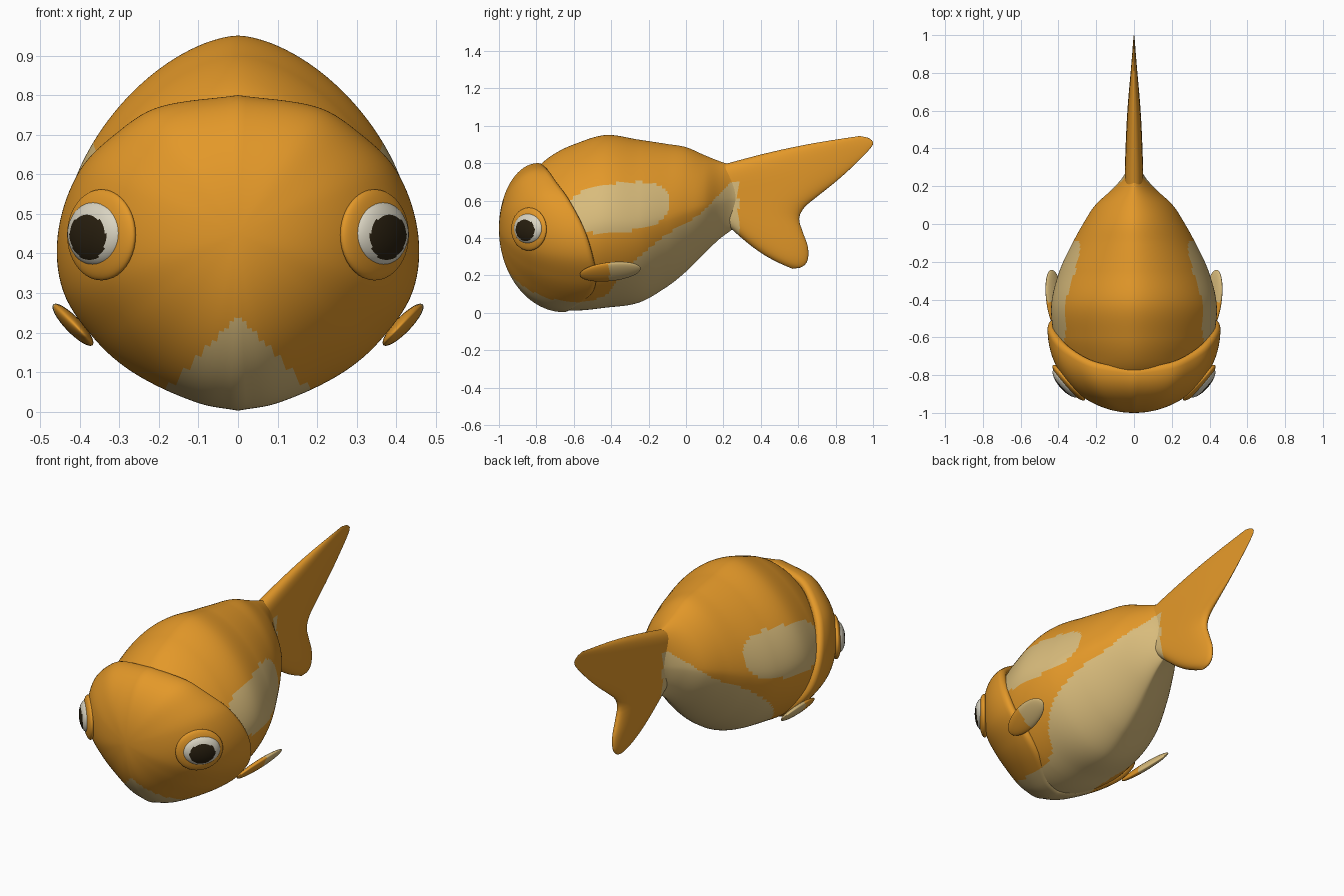
import bpy, bmesh, math
from mathutils import Vector, Matrix

if "Cube" in bpy.data.objects:
    bpy.data.objects.remove(bpy.data.objects["Cube"])


def mat(name, rgb):
    m = bpy.data.materials.new(name)
    m.diffuse_color = (*rgb, 1)
    m.use_nodes = True
    m.node_tree.nodes["Principled BSDF"].inputs["Base Color"].default_value = m.diffuse_color
    return m


ORANGE = mat("orange", (0.77, 0.315, 0.022))
CREAM = mat("cream", (0.69, 0.50, 0.20))
WHITE = mat("eye white", (0.70, 0.66, 0.54))
DARK = mat("dark brown", (0.022, 0.014, 0.005))


def curve(pts, t):
    """Smooth interpolation through (t, values...) rows."""
    n = len(pts)
    t = min(max(t, pts[0][0]), pts[-1][0])
    i = 0
    while i < n - 2 and t > pts[i + 1][0]:
        i += 1
    p0, p1, p2, p3 = (pts[max(i - 1, 0)], pts[i], pts[i + 1], pts[min(i + 2, n - 1)])
    h = p2[0] - p1[0]
    s = (t - p1[0]) / h
    out = []
    for k in range(1, len(p1)):
        m1 = (p2[k] - p0[k]) / (p2[0] - p0[0]) * h
        m2 = (p3[k] - p1[k]) / (p3[0] - p1[0]) * h
        out.append((2*s**3 - 3*s*s + 1)*p1[k] + (s**3 - 2*s*s + s)*m1
                   + (3*s*s - 2*s**3)*p2[k] + (s**3 - s*s)*m2)
    return out


def make(name, rows, mats, rule, caps=True):
    """Loft closed rings of points into a smooth mesh and colour it by a rule."""
    bm = bmesh.new()
    rings = [[bm.verts.new(p) for p in r] for r in rows]
    n = len(rings[0])
    for a, b in zip(rings, rings[1:]):
        for i in range(n):
            bm.faces.new((a[i], a[(i+1) % n], b[(i+1) % n], b[i]))
    if caps:
        bm.faces.new(rings[0])
        bm.faces.new(rings[-1])
    bmesh.ops.remove_doubles(bm, verts=bm.verts, dist=1e-5)
    bmesh.ops.recalc_face_normals(bm, faces=bm.faces)
    for f in bm.faces:
        f.smooth = True
        f.material_index = rule(f.calc_center_median())
    me = bpy.data.meshes.new(name)
    bm.to_mesh(me)
    bm.free()
    for m in mats:
        me.materials.append(m)
    ob = bpy.data.objects.new(name, me)
    bpy.context.collection.objects.link(ob)
    return ob


# Paint rules
BELLY = [(-0.7, 0.05), (-0.55, 0.06), (-0.42, 0.10), (-0.36, 0.18), (-0.25, 0.30),
         (-0.1, 0.42), (0, 0.48), (0.1, 0.55), (0.2, 0.66), (0.25, 0.7), (0.28, 0.7)]


def body_paint(c):
    if c.y < 0.28 and c.z < curve(BELLY, c.y)[0]:
        return 1
    dy, dz = c.y + 0.36, c.z - 0.565 - 0.1 * (c.y + 0.33)
    return int(abs(dy / 0.27)**2.6 + abs(dz / 0.132)**2.6 < 1)


def head_paint(c):
    return int(c.z < 0.245 - 1.05 * abs(c.x))


# Body: sections along y as (y, top, bottom, half width)
SECTIONS = [(-0.85, 0.70, 0.18, 0.27), (-0.78, 0.79, 0.09, 0.35), (-0.7, 0.852, 0.03, 0.39),
            (-0.6, 0.90, 0.012, 0.422), (-0.43, 0.95, 0.027, 0.438), (-0.25, 0.925, 0.055, 0.395),
            (-0.1, 0.902, 0.14, 0.325), (0, 0.885, 0.22, 0.27), (0.1, 0.842, 0.32, 0.205),
            (0.18, 0.81, 0.395, 0.12), (0.24, 0.79, 0.44, 0.065), (0.29, 0.77, 0.48, 0.035)]
N = 128
rows = []
for j in range(121):
    y = -0.85 + 1.14 * j / 120
    top, bot, hw = curve(SECTIONS, y)
    mid = bot + (top - bot) * 0.48
    low = 1.9 - 0.4 * min(max((y + 0.5) / 0.6, 0), 1)
    ring = []
    for i in range(N):
        a = math.tau * i / N
        c, s = math.cos(a), math.sin(a)
        p = 1.65 if s > 0 else low
        r = (abs(c)**p + abs(s)**p)**(-1 / p)
        ring.append((hw * r * c, y, mid + r * s * (top - mid if s > 0 else mid - bot)))
    rows.append(ring)
make("body", rows, [ORANGE, CREAM], body_paint)

# Head: dome swept from the nose to a slanted rear rim, with a rolled lip
RIM = [(0, 0, -0.79, 0.80), (1, 0.2, -0.76, 0.77), (1.6, 0.3, -0.72, 0.71),
       (2.3, 0.4, -0.65, 0.61), (3.2, 0.455, -0.57, 0.45), (4, 0.44, -0.525, 0.30),
       (4.8, 0.35, -0.505, 0.17), (5.4, 0.25, -0.53, 0.09), (6.2, 0.1, -0.62, 0.022),
       (6.7, 0, -0.65, 0.003)]
half = [curve(RIM, 6.7 * i / 64) for i in range(65)]
rim = half + [[-x, y, z] for x, y, z in half[-2:0:-1]]
rows = []
for j in range(61):
    u = max(j / 60, 0.004) * math.pi / 2
    s, c = math.sin(u), math.cos(u)
    rows.append([(x * s, -1 + (y + 1) * (1 - c), 0.45 + (z - 0.45) * s) for x, y, z in rim])
for s, d in ((0.992, 0.014), (0.97, 0.024), (0.935, 0.026), (0.88, 0.01)):
    rows.append([(x * s, y + d, 0.45 + (z - 0.45) * s) for x, y, z in rim])
make("head", rows, [ORANGE, CREAM], head_paint)

# Tail fin: fan of rays from the root to a forked trailing edge
EDGE = [(0, 0.93, 0.945), (0.05, 0.98, 0.932), (0.1, 1.0, 0.9), (0.2, 0.91, 0.80),
        (0.32, 0.8, 0.70), (0.43, 0.7, 0.62), (0.52, 0.63, 0.56), (0.6, 0.605, 0.5),
        (0.68, 0.625, 0.43), (0.78, 0.652, 0.35), (0.86, 0.65, 0.28), (0.93, 0.62, 0.245),
        (1, 0.57, 0.235)]
THICK = [(0.1, 0.05), (0.3, 0.048), (0.6, 0.036), (0.9, 0.015), (1, 0.01)]
V, S = 48, 36


def tail_point(s, v, side):
    ey, ez = curve(EDGE, v)
    y0, z0 = 0.19 + 0.05 * v, 0.79 - 0.34 * v
    bow = math.sin(math.pi * s) * (0.015 * (1 - v) - 0.025 * v)
    y, z = y0 + (ey - y0) * s, z0 + (ez - z0) * s + bow
    t = curve(THICK, y)[0]
    t *= math.sqrt(max(0, 1 - abs(2*v - 1)**5)) * math.sqrt(max(0, 1 - s**7))
    return (side * t, y, z)


rows = []
for j in range(S + 1):
    s = math.sin(j / S * math.pi / 2)
    vs = [0.5 - 0.5 * math.cos(math.pi * i / V) for i in range(V + 1)]
    rows.append([tail_point(s, v, 1) for v in vs] + [tail_point(s, v, -1) for v in vs[-2:0:-1]])
make("tail_fin", rows, [ORANGE, CREAM],
     lambda c: int(c.y < 0.28 and c.z < 0.7), caps=False)


def ellipsoid(name, centre, axes, radii, mats, rule):
    """Ellipsoid lofted along its third axis; the rule gets local unit coordinates."""
    M = Matrix([axes[k] * radii[k] for k in range(3)]).transposed()
    inv = M.inverted()
    c = Vector(centre)
    rows = []
    for j in range(41):
        a = max(0.001, min(0.999, j / 40)) * math.pi
        rows.append([c + M @ Vector((math.sin(a) * math.cos(b), math.sin(a) * math.sin(b),
                                     math.cos(a)))
                     for b in (math.tau * i / 40 for i in range(40))])
    return make(name, rows, mats, lambda p: rule(inv @ (p - c), p))


UP = Vector((0, 0, 1))
for side, label in ((1, "right"), (-1, "left")):
    # Eye with a dark pupil and an orange socket behind it
    out = Vector((side * 0.74, -0.67, 0)).normalized()
    across = UP.cross(out)
    ellipsoid(label + "_eye", (side * 0.357, -0.84, 0.45), (across, UP, out),
              (0.1, 0.082, 0.042), [WHITE, DARK],
              lambda q, p: int(q.z > 0 and (q.x / 0.68)**2 + ((q.y + 0.1) / 0.70)**2 < 1))
    ellipsoid(label + "_eye_socket", (side * 0.345, -0.84, 0.447), (across, UP, out),
              (0.125, 0.115, 0.03), [ORANGE], lambda q, p: 0)
    # Side fin: slim leaf pointing back, outer edge raised, cream tip
    along = Vector((side * 0.14, 1, 0.12)).normalized()
    chord = Vector((side * 0.68, 0, 0.73)).normalized()
    chord = (chord - along * chord.dot(along)).normalized()
    ellipsoid(label + "_side_fin", (side * 0.417, -0.405, 0.22),
              (chord, along.cross(chord), along), (0.066, 0.02, 0.165),
              [ORANGE, CREAM], lambda q, p: int(p.y > -0.41))
